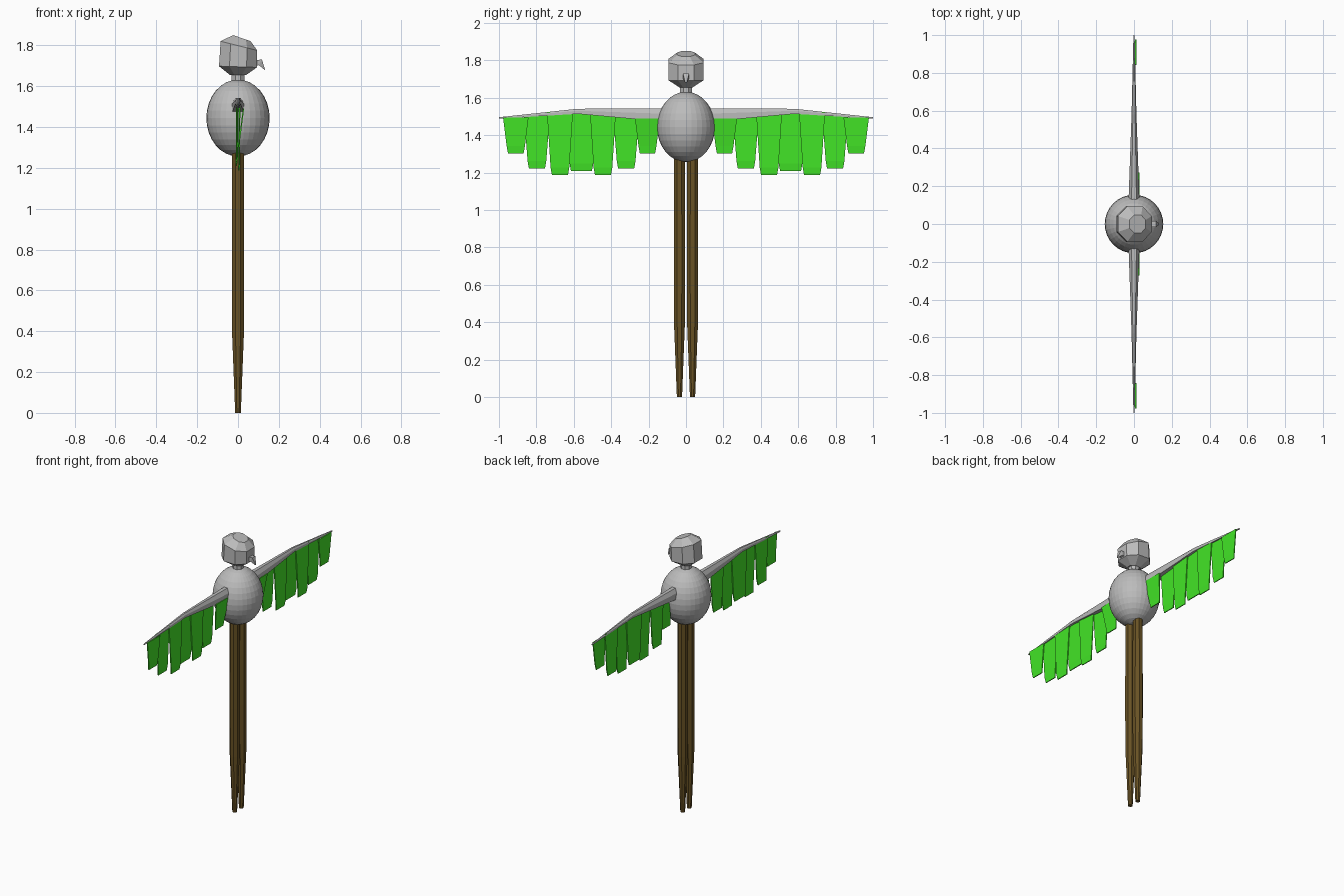
import bpy, bmesh, math

if "Cube" in bpy.data.objects:
    bpy.data.objects.remove(bpy.data.objects["Cube"])


def material(name, rgb):
    m = bpy.data.materials.new(name)
    m.diffuse_color = (*rgb, 1)
    m.use_nodes = True
    m.node_tree.nodes["Principled BSDF"].inputs["Base Color"].default_value = m.diffuse_color
    return m


GREY = material("plumage grey", (0.5, 0.5, 0.5))
GREEN = material("feather green", (0.055, 0.78, 0.02))
BROWN = material("leg brown", (0.14, 0.085, 0.018))


def finish(bm, name, mat):
    bmesh.ops.recalc_face_normals(bm, faces=bm.faces)
    me = bpy.data.meshes.new(name)
    bm.to_mesh(me)
    bm.free()
    me.materials.append(mat)
    ob = bpy.data.objects.new(name, me)
    bpy.context.collection.objects.link(ob)
    return ob


def loft(name, rings, mat):
    """Skin a list of equal-length point rings and cap both ends."""
    bm = bmesh.new()
    vs = [[bm.verts.new(p) for p in r] for r in rings]
    n = len(vs[0])
    for a, b in zip(vs, vs[1:]):
        for i in range(n):
            j = (i + 1) % n
            bm.faces.new((a[i], a[j], b[j], b[i]))
    bm.faces.new(vs[0])
    bm.faces.new(vs[-1])
    return finish(bm, name, mat)


def circle(x, y, z, r, n=8):
    return [(x + r * math.cos(math.tau * (i + 0.5) / n),
             y + r * math.sin(math.tau * (i + 0.5) / n), z) for i in range(n)]


# Egg-shaped body
bm = bmesh.new()
bmesh.ops.create_uvsphere(bm, u_segments=32, v_segments=16, radius=1)
for v in bm.verts:
    v.co = (v.co.x * 0.155, v.co.y * 0.155, 1.444 + v.co.z * 0.188)
finish(bm, "body", GREY)

# Neck
loft("neck", [circle(0, 0, 1.60, 0.034), circle(0, 0, 1.67, 0.034)], GREY)

# Head: chamfered-square rings, tipped down toward the beak
OCT = [(1, -.45), (1, .45), (.45, 1), (-.45, 1),
       (-1, .45), (-1, -.45), (-.45, -1), (.45, -1)]


def head_ring(x0, x1, ry, z_back, z_front):
    cx, rx = (x0 + x1) / 2, (x1 - x0) / 2
    return [(cx + u * rx, v * ry, z_back + (z_front - z_back) * (u + 1) / 2)
            for u, v in OCT]


loft("head", [head_ring(-.04, .04, .035, 1.655, 1.655),
              head_ring(-.093, .093, .094, 1.698, 1.692),
              head_ring(-.085, .094, .094, 1.82, 1.775),
              head_ring(-.024, .062, .047, 1.85, 1.82)], GREY)

# Hooked beak
def beak_ring(x0, z0, x1, z1, w):
    return [(x0, -w, z0), (x0, w, z0), (x1, w, z1), (x1, -w, z1)]


loft("beak", [beak_ring(.08, 1.695, .08, 1.728, .018),
              beak_ring(.102, 1.703, .117, 1.73, .016),
              beak_ring(.130, 1.680, .133, 1.681, .004)], GREY)


# Wing arm cross-section at distance y from the centre
def arm_ring(y, w, z0, z1):
    h = z1 - z0
    return [(-w, y, z0), (w, y, z0), (w, y, z0 + .6 * h),
            (.45 * w, y, z1), (-.45 * w, y, z1), (-w, y, z0 + .6 * h)]


# Feathers: centre y, tip z, tip half width, top z, top x, tip x
FEATHERS = [(.206, 1.303, .041, 1.49, .027, .004),
            (.320, 1.222, .043, 1.50, -.006, -.010),
            (.444, 1.187, .043, 1.52, .004, .002),
            (.559, 1.208, .056, 1.525, -.004, -.008),
            (.674, 1.187, .043, 1.52, .005, .004),
            (.797, 1.222, .043, 1.51, -.003, -.006),
            (.910, 1.303, .042, 1.495, .009, .002)]

for side, label in ((1, "left"), (-1, "right")):
    loft(f"{label}_wing_arm", [arm_ring(side * .08, .030, 1.470, 1.543),
                               arm_ring(side * .15, .028, 1.475, 1.543),
                               arm_ring(side * .58, .013, 1.514, 1.541),
                               arm_ring(side * 1.0, .003, 1.488, 1.496)], GREY)
    for k, (y, z, w, zt, xt, xb) in enumerate(FEATHERS, 1):
        rings = []
        # Tapered blade with a slightly bent tip
        for zz, x, hw in ((z, xb, w), (z + .04, xb + .004, w + .007),
                          (zt, xt, w + .026)):
            rings.append([(x + dx, side * (y + dy * hw), zz) for dx, dy in
                          ((-.003, -1), (.003, -1), (.003, 1), (-.003, 1))])
        loft(f"{label}_feather_{k}", rings, GREEN)
    # Long tapered leg
    y = side * .035
    loft(f"{label}_leg", [circle(0, y, 0, .015), circle(0, y, .38, .031),
                          circle(0, y, .70, .033), circle(0, y, 1.30, .031)], BROWN)
